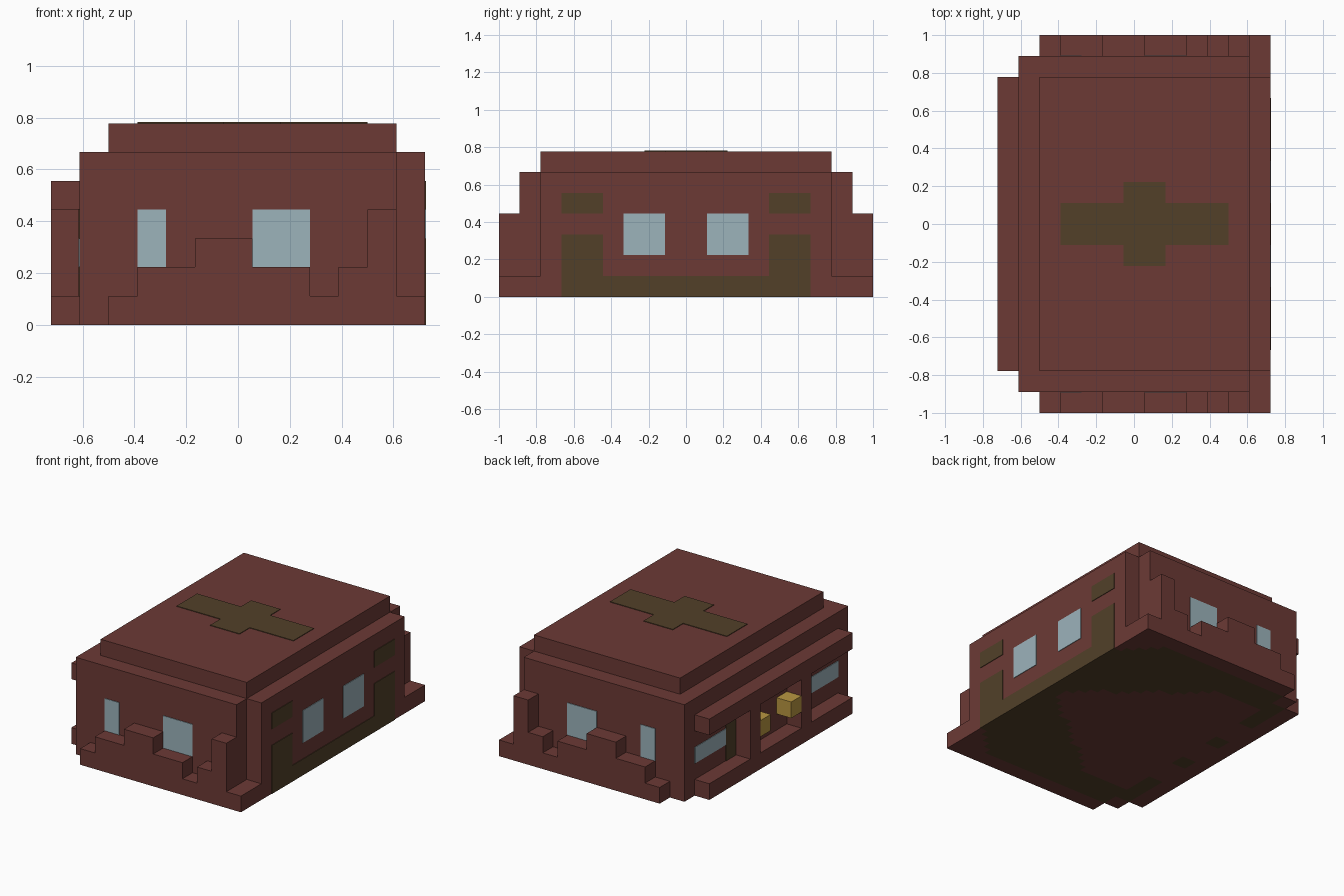
import bpy
import bmesh

cube = bpy.data.objects.get("Cube")
if cube:
    bpy.data.objects.remove(cube, do_unlink=True)

U = 1 / 9            # one block
SKIN = 0.004         # thickness of painted plates


def material(name, r, g, b):
    m = bpy.data.materials.new(name)
    m.use_nodes = True
    m.diffuse_color = (r, g, b, 1)
    node = next(n for n in m.node_tree.nodes if n.type == 'BSDF_PRINCIPLED')
    node.inputs["Base Color"].default_value = (r, g, b, 1)
    node.inputs["Roughness"].default_value = 0.9
    return m


RED = material("brick red", 0.150, 0.042, 0.036)
OLIVE = material("olive brown", 0.084, 0.051, 0.022)
GLASS = material("pale glass", 0.332, 0.451, 0.497)
YELLOW = material("lamp yellow", 0.485, 0.305, 0.053)


def add_object(name, bm, *mats):
    mesh = bpy.data.meshes.new(name)
    bm.to_mesh(mesh)
    bm.free()
    for m in mats:
        mesh.materials.append(m)
    obj = bpy.data.objects.new(name, mesh)
    bpy.context.collection.objects.link(obj)
    return obj


def box(name, x, y, z, mat=RED, grow=None):
    """Box in block units; x counts from the -x end, y from the middle.
    grow names the axis along which a plate is thickened."""
    lim = [[(v - 6.5) * U for v in x], [v * U for v in y], [v * U for v in z]]
    if grow is not None:
        lim[grow] = [lim[grow][0] - SKIN, lim[grow][1] + SKIN]
    elif z[0] == 0:
        lim[2][0] = SKIN          # sits on the underside sheet
    bm = bmesh.new()
    bmesh.ops.create_cube(bm, size=1)
    for v in bm.verts:
        v.co = [a if c < 0 else b for c, (a, b) in zip(v.co, lim)]
    return add_object(name, bm, mat)


def pair(name, x, y, z, mat=RED, grow=None):
    """The same box on both sides of y = 0."""
    box(name + "_rear", x, y, z, mat, grow)
    box(name + "_front", x, (-y[1], -y[0]), z, mat, grow)


# Main mass and stepped roof
box("body", (1, 12), (-8, 8), (0, 6))
box("roof", (2, 12), (-7, 7), (6, 7))
box("side_wall", (12, 13), (-7, 7), (0, 6))
pair("wall_foot", (12, 13), (7, 9), (0, 1))

# Stepped rubble skirt on both ends: (first column, last column, height)
SKIRT = [(2, 3, 1), (3, 5, 2), (5, 7, 3), (7, 9, 2), (9, 10, 1), (10, 11, 2), (11, 12, 4)]
for x0, x1, h in SKIRT:
    pair(f"skirt_step_{x0}", (x0, x1), (8, 9), (0, h))

# Grille side: two rails, two posts, two lamps
box("lower_rail", (0, 1), (-7, 7), (0, 1))
box("upper_rail", (0, 1), (-7, 7), (4, 5))
pair("rail_post", (0, 1), (2, 3), (1, 4))
pair("lamp", (0, 1), (1, 2), (2, 3), YELLOW)
pair("grille_window", (1, 1), (4, 7), (2, 3), GLASS, 0)
pair("grille_stain", (1, 1), (3, 4), (1, 4), OLIVE, 0)

# End windows
pair("narrow_end_window", (3, 4), (8, 8), (2, 4), GLASS, 1)
pair("wide_end_window", (7, 9), (8, 8), (2, 4), GLASS, 1)

# Side wall windows and stains
pair("side_window", (13, 13), (1, 3), (2, 4), GLASS, 0)
pair("side_stain_high", (13, 13), (4, 6), (4, 5), OLIVE, 0)
pair("side_stain_low", (13, 13), (4, 6), (0, 3), OLIVE, 0)
box("side_stain_sill", (13, 13), (-4, 4), (0, 1), OLIVE, 0)

# Roof cross
box("roof_cross_long", (3, 11), (-1, 1), (7, 7), OLIVE, 2)
pair("roof_cross_arm", (6, 8), (1, 2), (7, 7), OLIVE, 2)


# Underside sheet in half blocks, stained by a spreading band
def stained(x, y):
    y = abs(y)
    if x < 2:
        return x > 1 and (4 < y < 7 or 1 < y < 2)
    inner = min(6, 0.8 * (12.5 - x))
    outer = min(8, 6 + 0.8 * (13 - x))
    return inner < y < outer


bm = bmesh.new()
for i in range(26):
    reach = {0: 14, 1: 16}.get(i // 2, 18)
    for j in range(-reach, reach):
        corners = [(i, j), (i, j + 1), (i + 1, j + 1), (i + 1, j)]
        f = bm.faces.new([bm.verts.new(((a / 2 - 6.5) * U, b / 2 * U, 0)) for a, b in corners])
        f.material_index = int(stained(i / 2 + 0.25, j / 2 + 0.25))
bmesh.ops.remove_doubles(bm, verts=bm.verts, dist=0.001)
sheet = add_object("underside", bm, RED, OLIVE)
solid = sheet.modifiers.new("thickness", 'SOLIDIFY')
solid.thickness = SKIN
solid.offset = -1
